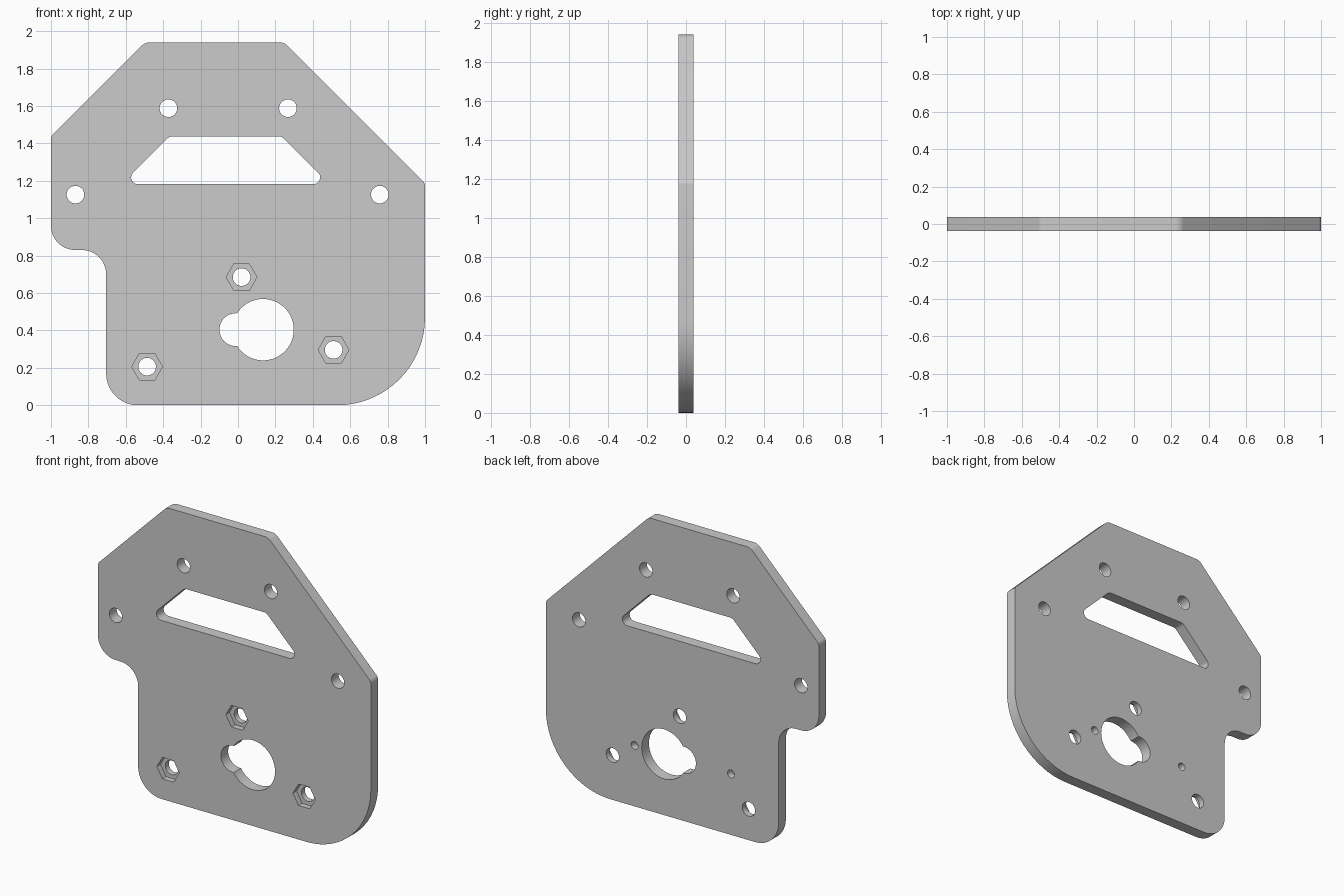
import bpy, bmesh
from math import cos, sin, pi, tan, ceil
from mathutils import Vector

if "Cube" in bpy.data.objects:
    bpy.data.objects.remove(bpy.data.objects["Cube"])

T = 0.038  # half thickness of the plate


def rounded(corners):
    """Closed outline from (x, z, fillet radius) corners."""
    out, n = [], len(corners)
    for i, (x, z, r) in enumerate(corners):
        p = Vector((x, z))
        a = (Vector(corners[i - 1][:2]) - p).normalized()
        b = (Vector(corners[(i + 1) % n][:2]) - p).normalized()
        ang = a.angle(b)
        start, end = p + a * r / tan(ang / 2), p + b * r / tan(ang / 2)
        centre = p + (a + b).normalized() * r / sin(ang / 2)
        u, v, sweep = start - centre, end - centre, pi - ang
        steps = max(4, ceil(sweep / (pi / 32)))
        for k in range(steps + 1):
            t = k / steps
            out.append(centre + (u * sin((1 - t) * sweep) + v * sin(t * sweep)) / sin(sweep))
    return out


def circle(x, z, r, sides=48):
    return [Vector((x + r * cos(2 * pi * k / sides), z + r * sin(2 * pi * k / sides)))
            for k in range(sides)]


def prism(name, outline, y0, y1):
    """Extrude an x-z outline from y0 to y1."""
    bm = bmesh.new()
    face = bm.faces.new([bm.verts.new((p.x, y0, p.y)) for p in outline])
    ext = bmesh.ops.extrude_face_region(bm, geom=[face])
    moved = [g for g in ext["geom"] if isinstance(g, bmesh.types.BMVert)]
    bmesh.ops.translate(bm, verts=moved, vec=(0, y1 - y0, 0))
    bmesh.ops.recalc_face_normals(bm, faces=bm.faces)
    mesh = bpy.data.meshes.new(name)
    bm.to_mesh(mesh)
    bm.free()
    obj = bpy.data.objects.new(name, mesh)
    bpy.context.collection.objects.link(obj)
    return obj


# Plate outline with chamfered top, side notch and one large rounded corner
plate = prism("mounting_plate", rounded([
    (-0.497, 1.94, 0.06), (0.247, 1.94, 0.06), (1, 1.187, 0.04), (1, 0, 0.47),
    (-0.705, 0, 0.17), (-0.705, 0.83, 0.13), (-1, 0.83, 0.13), (-1, 1.437, 0.04),
]), -T, T)


def cut(outline, y0=-0.1, y1=0.1):
    cutter = prism("cutter", outline, y0, y1)
    cutter.hide_render = True
    mod = plate.modifiers.new("cut", "BOOLEAN")
    mod.operation = "DIFFERENCE"
    mod.solver = "EXACT"
    mod.object = cutter
    bpy.context.view_layer.objects.active = plate
    bpy.ops.object.modifier_apply(modifier=mod.name)
    bpy.data.objects.remove(cutter)


# Trapezoid window
cut(rounded([(-0.366, 1.438, 0.045), (0.234, 1.438, 0.045),
             (0.49, 1.182, 0.036), (-0.622, 1.182, 0.036)]))

# Keyhole opening: large bore with a side lobe
cut(circle(0.134, 0.404, 0.164, 96))
cut(circle(-0.011, 0.404, 0.088, 64))

# Upper mounting holes
for x, z in [(-0.372, 1.588), (0.267, 1.588), (-0.869, 1.126), (0.758, 1.126)]:
    cut(circle(x, z, 0.047))

# Lower holes with hexagonal nut pockets in the front
for x, z in [(0.019, 0.685), (-0.486, 0.206), (0.511, 0.296)]:
    cut(circle(x, z, 0.047))
    cut(circle(x, z, 0.082, 6), -0.1, 0)

# Small blind holes in the back
for x in (-0.356, 0.35):
    cut(circle(x, 0.404, 0.026, 32), -0.007, 0.1)

plate.select_set(True)
bpy.context.view_layer.objects.active = plate
bpy.ops.object.shade_smooth_by_angle()
